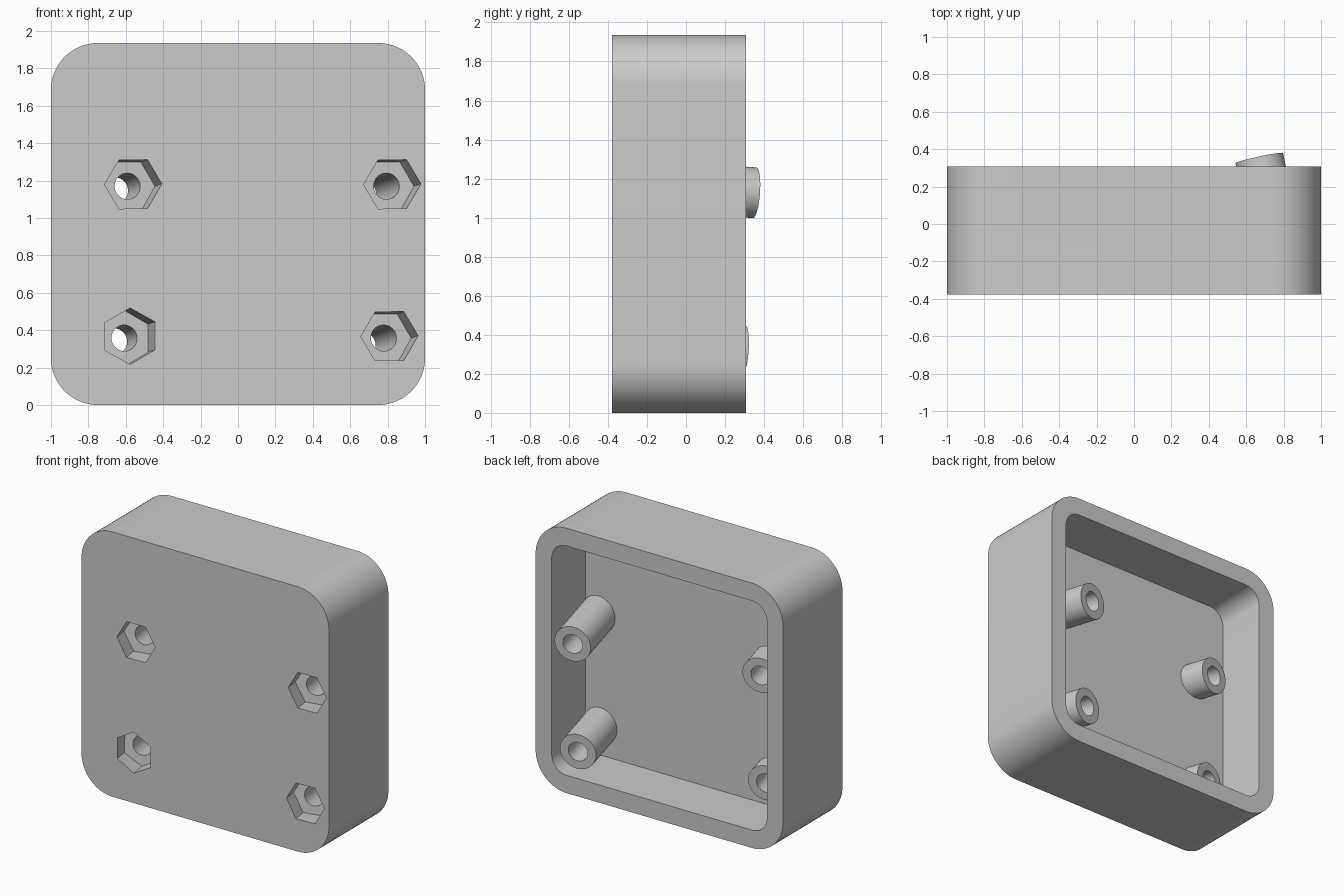
import bpy, bmesh, math
from mathutils import Matrix, Vector

cube = bpy.data.objects.get("Cube")
if cube:
    bpy.data.objects.remove(cube, do_unlink=True)

HEIGHT, FRONT, BACK = 1.935, -0.378, 0.308
WALL, RADIUS, FLOOR = 0.13, 0.25, -0.08

grey = bpy.data.materials.new("light_grey")
grey.diffuse_color = (0.6, 0.6, 0.6, 1)
grey.use_nodes = True
grey.node_tree.nodes["Principled BSDF"].inputs["Base Color"].default_value = (0.6, 0.6, 0.6, 1)

# Tilted frame shared by the posts, nut pockets and cable notch
axis = Vector((-0.2126, 1, -0.072)).normalized()
across = Vector((1, 0.2126, 0)).normalized()
down = axis.cross(across).normalized()
TILT = Matrix((across, down, axis)).transposed().to_4x4()


def finish(bm, name):
    bmesh.ops.recalc_face_normals(bm, faces=bm.faces)
    mesh = bpy.data.meshes.new(name)
    bm.to_mesh(mesh)
    bm.free()
    mesh.materials.append(grey)
    obj = bpy.data.objects.new(name, mesh)
    bpy.context.collection.objects.link(obj)
    return obj


def rounded_block(name, inset, radius, y0, y1):
    """Rounded rectangle in the xz plane, extruded along y."""
    bm = bmesh.new()
    hx, hz = 1 - inset - radius, HEIGHT / 2 - inset - radius
    verts = []
    for i, (sx, sz) in enumerate(((1, 1), (-1, 1), (-1, -1), (1, -1))):
        for k in range(17):
            a = math.radians(90 * i + 90 * k / 16)
            verts.append(bm.verts.new((sx * hx + radius * math.cos(a), y0,
                                       HEIGHT / 2 + sz * hz + radius * math.sin(a))))
    face = bm.faces.new(verts)
    ext = bmesh.ops.extrude_face_region(bm, geom=[face])
    moved = [v for v in ext["geom"] if isinstance(v, bmesh.types.BMVert)]
    bmesh.ops.translate(bm, verts=moved, vec=(0, y1 - y0, 0))
    return finish(bm, name)


def tilted_prism(name, origin, radius, start, end, sides=48, roll=0.0):
    """Prism along the tilted axis, from start to end measured from origin."""
    bm = bmesh.new()
    place = (Matrix.Translation(origin) @ TILT @ Matrix.Rotation(roll, 4, 'Z')
             @ Matrix.Translation((0, 0, (start + end) / 2)))
    bmesh.ops.create_cone(bm, cap_ends=True, segments=sides, radius1=radius,
                          radius2=radius, depth=end - start, matrix=place)
    return finish(bm, name)


def combine(target, tool, operation):
    mod = target.modifiers.new(operation.lower(), 'BOOLEAN')
    mod.operation, mod.solver, mod.object = operation, 'EXACT', tool
    bpy.context.view_layer.objects.active = target
    bpy.ops.object.modifier_apply(modifier=mod.name)
    bpy.data.objects.remove(tool, do_unlink=True)


# Rounded case with an open back
case = rounded_block("case", 0, RADIUS, FRONT, BACK)
combine(case, rounded_block("cavity", WALL, RADIUS - WALL, FLOOR, 0.6), 'DIFFERENCE')

# Slanted notch through the top wall
bm = bmesh.new()
bmesh.ops.create_cube(bm, size=1)
bmesh.ops.scale(bm, vec=(1.205, 0.6, 0.6), verts=bm.verts)
bmesh.ops.translate(bm, vec=(0.6025, 0, 0.3), verts=bm.verts)
bm.transform(Matrix.Translation((-0.565, 0.035, 1.935)) @ TILT)
combine(case, finish(bm, "notch"), 'DIFFERENCE')

# Screw posts: x and z at the front face, y of the tip centre, pocket roll
POSTS = (
    (-0.56, 1.18, 0.077, 30),
    (0.825, 1.18, 0.352, 30),
    (-0.577, 0.368, 0.018, 0),
    (0.81, 0.368, 0.294, 30),
)
for x, z, tip, roll in POSTS:
    origin = Vector((x, FRONT, z))
    length = (tip - FRONT) / axis.y
    combine(case, tilted_prism("post", origin, 0.13, 0.2, length), 'UNION')
for x, z, tip, roll in POSTS:
    origin = Vector((x, FRONT, z))
    combine(case, tilted_prism("screw_hole", origin, 0.07, -0.1, 1.0), 'DIFFERENCE')
    combine(case, tilted_prism("nut_pocket", origin, 0.15, -0.2, 0.15, 6,
                               math.radians(roll)), 'DIFFERENCE')

# Smooth curved walls, keep edges crisp
bpy.ops.object.select_all(action='DESELECT')
case.select_set(True)
bpy.context.view_layer.objects.active = case
bpy.ops.object.shade_smooth_by_angle(angle=math.radians(25))
